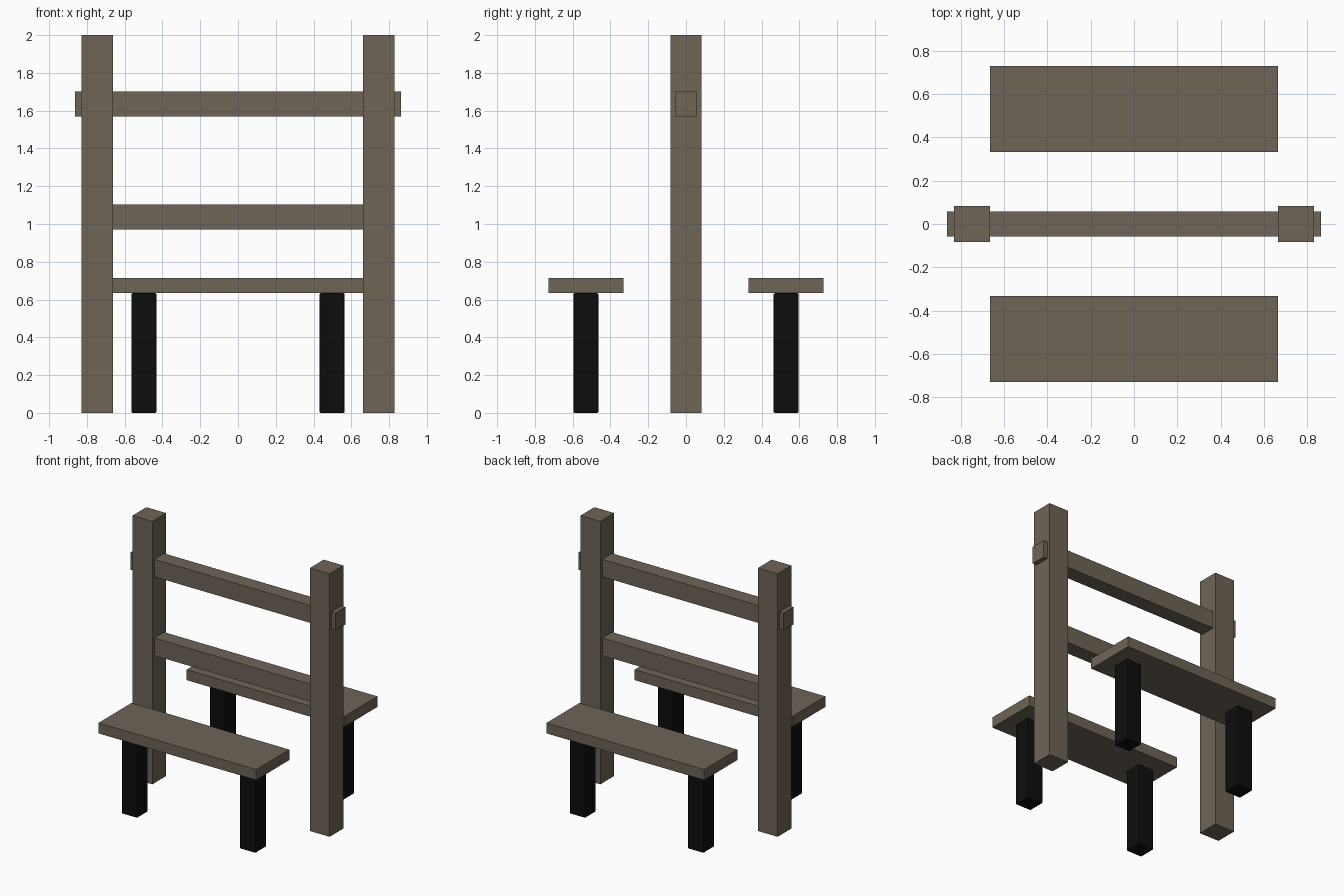
import bpy

cube = bpy.data.objects.get("Cube")
if cube:
    bpy.data.objects.remove(cube, do_unlink=True)


def make_material(name, color):
    mat = bpy.data.materials.new(name)
    mat.use_nodes = True
    mat.diffuse_color = color
    mat.node_tree.nodes["Principled BSDF"].inputs["Base Color"].default_value = color
    return mat


wood = make_material("weathered brown wood", (0.156, 0.127, 0.095, 1))
black = make_material("black leg", (0.004, 0.004, 0.004, 1))


def box(name, center, size, mat, bevel=0):
    bpy.ops.mesh.primitive_cube_add(size=1, location=center)
    obj = bpy.context.object
    obj.name = name
    obj.scale = size
    bpy.ops.object.transform_apply(location=False, rotation=False, scale=True)
    obj.data.materials.append(mat)
    if bevel:
        mod = obj.modifiers.new("Soft edges", "BEVEL")
        mod.width = bevel
        mod.segments = 2
    return obj


# Upright posts
for side, x in (("right", -0.746), ("left", 0.746)):
    box(side + "_post", (x, 0, 1), (0.166, 0.166, 2), wood)

# Rails: the upper one passes through the posts, the lower one ends in them
box("upper_rail", (0, 0, 1.636), (1.724, 0.117, 0.133), wood)
box("lower_rail", (0, 0, 1.037), (1.4, 0.117, 0.133), wood)

# Benches on both sides, each on two legs
seat_bottom, seat_top = 0.634, 0.714
for end, y in (("front", -0.53), ("back", 0.53)):
    box(end + "_seat", (0, y, (seat_bottom + seat_top) / 2),
        (1.327, 0.397, seat_top - seat_bottom), wood)
    for side, x in (("right", -0.498), ("left", 0.498)):
        box(f"{end}_{side}_leg", (x, y, seat_bottom / 2),
            (0.133, 0.133, seat_bottom), black, bevel=0.008)
